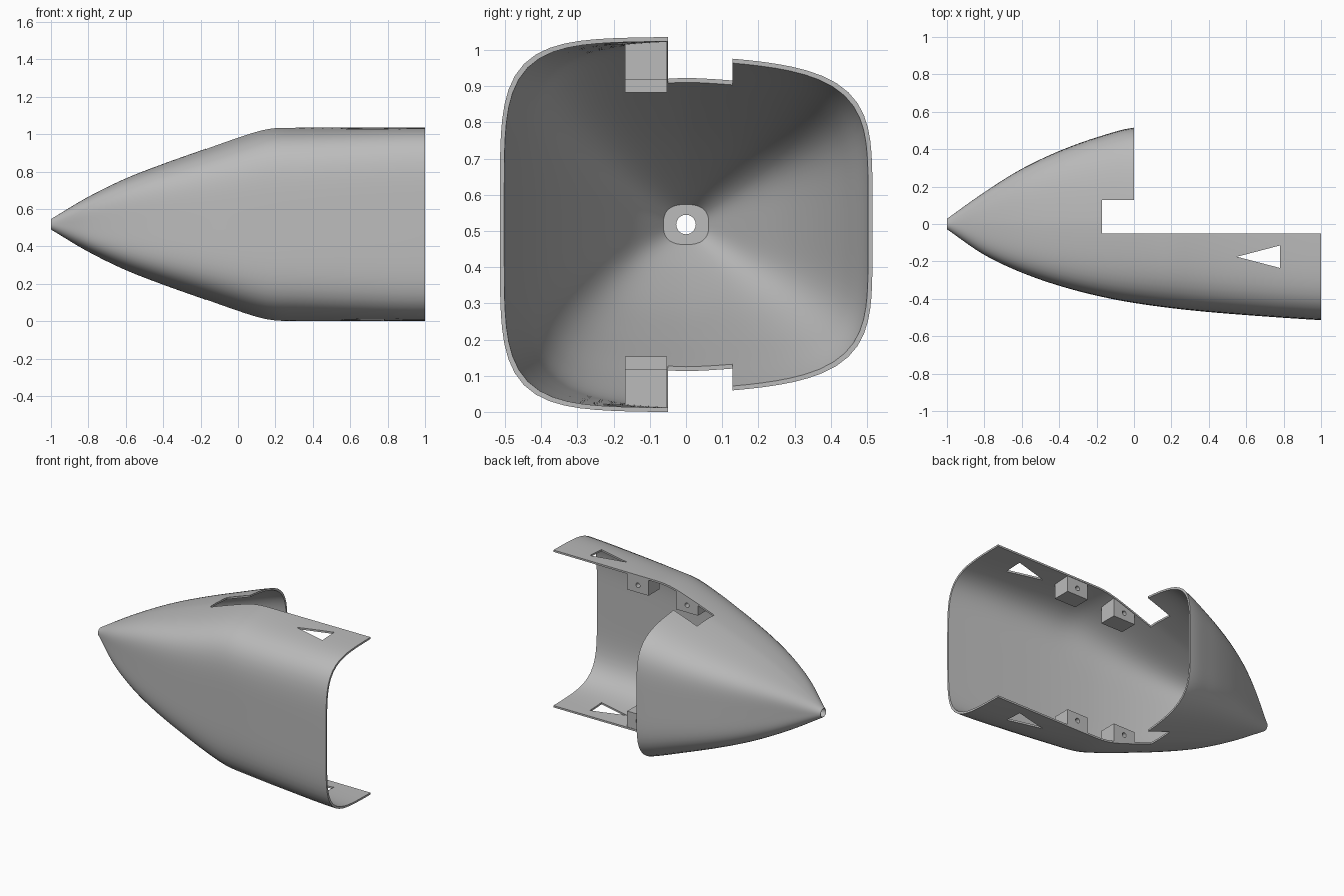
import bpy, bmesh
from math import cos, sin, pi, copysign, radians
from mathutils import Matrix, Vector

if "Cube" in bpy.data.objects:
    bpy.data.objects.remove(bpy.data.objects["Cube"])

MID = 0.518      # height of the long axis
WALL = 0.012
SIDES = 96

grey = bpy.data.materials.new("plain grey")
grey.use_nodes = True
tone = (0.5, 0.5, 0.5, 1)
grey.diffuse_color = tone
grey.node_tree.nodes["Principled BSDF"].inputs["Base Color"].default_value = tone

# Outline curves along x: front half-width, back half-width, half-height, droop
FRONT = [(-1, .028), (-.8, .165), (-.6, .26), (-.4, .33), (-.2, .383), (0, .422),
         (.3, .461), (.6, .487), (1, .514), (1.2, .524)]
BACK = [(-1, .028), (-.8, .17), (-.6, .295), (-.4, .39), (-.2, .463), (0, .515), (1.2, .6)]
HEIGHT = [(-1, .028), (-.8, .147), (-.6, .245), (-.4, .323), (-.2, .394), (0, .465),
          (.1, .497), (.16, .511), (.23, .518), (.3, .518), (1.2, .518)]
DROOP = [(-1, 0), (-.8, .12), (0, .12), (.2, .11), (.6, .06), (1, .02), (1.2, .02)]
POWER = [(-1, 2), (-.75, 4.6), (-.4, 5), (1.2, 5)]


def smooth(points, x):
    """Monotone cubic interpolation through the points."""
    d = [(q[1] - p[1]) / (q[0] - p[0]) for p, q in zip(points, points[1:])]
    m = [d[0]] + [2 * a * b / (a + b) if a * b > 0 else 0 for a, b in zip(d, d[1:])] + [d[-1]]
    i = max(j for j in range(len(d)) if points[j][0] <= x + 1e-6)
    (x0, y0), (x1, y1) = points[i], points[i + 1]
    h = x1 - x0
    t = (x - x0) / h
    return ((1 + 2 * t) * (1 - t) ** 2 * y0 + t * (1 - t) ** 2 * h * m[i]
            + t * t * (3 - 2 * t) * y1 + t * t * (t - 1) * h * m[i + 1])


def section(x, inset):
    """Rounded-square ring, wider on one side than the other."""
    n, k = smooth(POWER, x), smooth(DROOP, x)
    high = smooth(HEIGHT, x) - inset
    ring = []
    for i in range(SIDES):
        c, s = cos(2 * pi * i / SIDES), sin(2 * pi * i / SIDES)
        r = (abs(c) ** n + abs(s) ** n) ** (-1 / n)
        wide = smooth(BACK if c > 0 else FRONT, x) - inset
        u = r * c
        ring.append((x, wide * u, MID + high * r * s * (1 - k * abs(u) ** 1.5)))
    return ring


def skin_height(x, y):
    """Height of the outer skin above the axis on the front half."""
    u = abs(y) / smooth(FRONT, x)
    return smooth(HEIGHT, x) * (1 - u ** 5) ** .2 * (1 - smooth(DROOP, x) * u ** 1.5)


def finish(bm, name):
    bmesh.ops.recalc_face_normals(bm, faces=bm.faces)
    mesh = bpy.data.meshes.new(name)
    bm.to_mesh(mesh)
    bm.free()
    mesh.materials.append(grey)
    obj = bpy.data.objects.new(name, mesh)
    bpy.context.collection.objects.link(obj)
    return obj


def loft(name, start, end, inset, steps=56):
    bm = bmesh.new()
    rings = []
    for i in range(steps + 1):
        x = start + (end - start) * (i / steps) ** 1.25
        rings.append([bm.verts.new(p) for p in section(x, inset)])
    for a, b in zip(rings, rings[1:]):
        for i in range(SIDES):
            j = (i + 1) % SIDES
            bm.faces.new((a[i], a[j], b[j], b[i]))
    bm.faces.new(rings[0])
    bm.faces.new(rings[-1])
    return finish(bm, name)


def prism(name, outline):
    """Tall cutter standing on a plan outline."""
    bm = bmesh.new()
    face = bm.faces.new([bm.verts.new((x, y, -1)) for x, y in outline])
    top = bmesh.ops.extrude_face_region(bm, geom=[face])["geom"]
    bmesh.ops.translate(bm, vec=(0, 0, 3),
                        verts=[v for v in top if isinstance(v, bmesh.types.BMVert)])
    return finish(bm, name)


def rod(name, centre, axis, radius, length):
    bm = bmesh.new()
    turn = Vector((0, 0, 1)).rotation_difference(Vector(axis)).to_matrix().to_4x4()
    bmesh.ops.create_cone(bm, cap_ends=True, segments=24, radius1=radius, radius2=radius,
                          depth=length, matrix=Matrix.Translation(centre) @ turn)
    return finish(bm, name)


def activate(obj):
    bpy.ops.object.select_all(action='DESELECT')
    obj.select_set(True)
    bpy.context.view_layer.objects.active = obj


def cut(obj, cutter):
    cutter.hide_render = True
    mod = obj.modifiers.new("cut", 'BOOLEAN')
    mod.operation, mod.solver, mod.object = 'DIFFERENCE', 'EXACT', cutter
    activate(obj)
    bpy.ops.object.modifier_apply(modifier=mod.name)
    bpy.data.objects.remove(cutter)


# Hollow pointed shell
shell = loft("shell", -1, 1, 0)
cut(shell, loft("hollow", -.935, 1.1, WALL))
cut(shell, rod("nose_hole", (-.95, 0, MID), (1, 0, 0), .027, .3))

# Open back with a stepped notch, and triangular windows
cut(shell, prism("back_opening", [(-.17, -.05), (2, -.05), (2, 2), (0, 2), (0, .128), (-.17, .128)]))
cut(shell, prism("triangle_window", [(.55, -.175), (.78, -.235), (.78, -.115)]))
activate(shell)
bpy.ops.object.shade_smooth_by_angle(angle=radians(30))

# Drilled mounting blocks under the top and above the bottom
for side, up in (("upper", 1), ("lower", -1)):
    for place, x0, x1, low in (("rear", .31, .465, .4), ("middle", -.05, .11, .365)):
        bm = bmesh.new()
        bmesh.ops.create_cube(bm, size=1)
        for v in bm.verts:
            x = x1 if v.co.x > 0 else x0
            y = -.053 if v.co.y > 0 else -.168
            h = skin_height(x, y) - WALL / 2 if v.co.z > 0 else low
            v.co = (x, y, MID + up * h)
        block = finish(bm, f"{side}_{place}_block")
        centre = ((x0 + x1) / 2, -.11, MID + up * (low + .048))
        cut(block, rod("bolt_hole", centre, (0, 1, 0), .015, .3))
